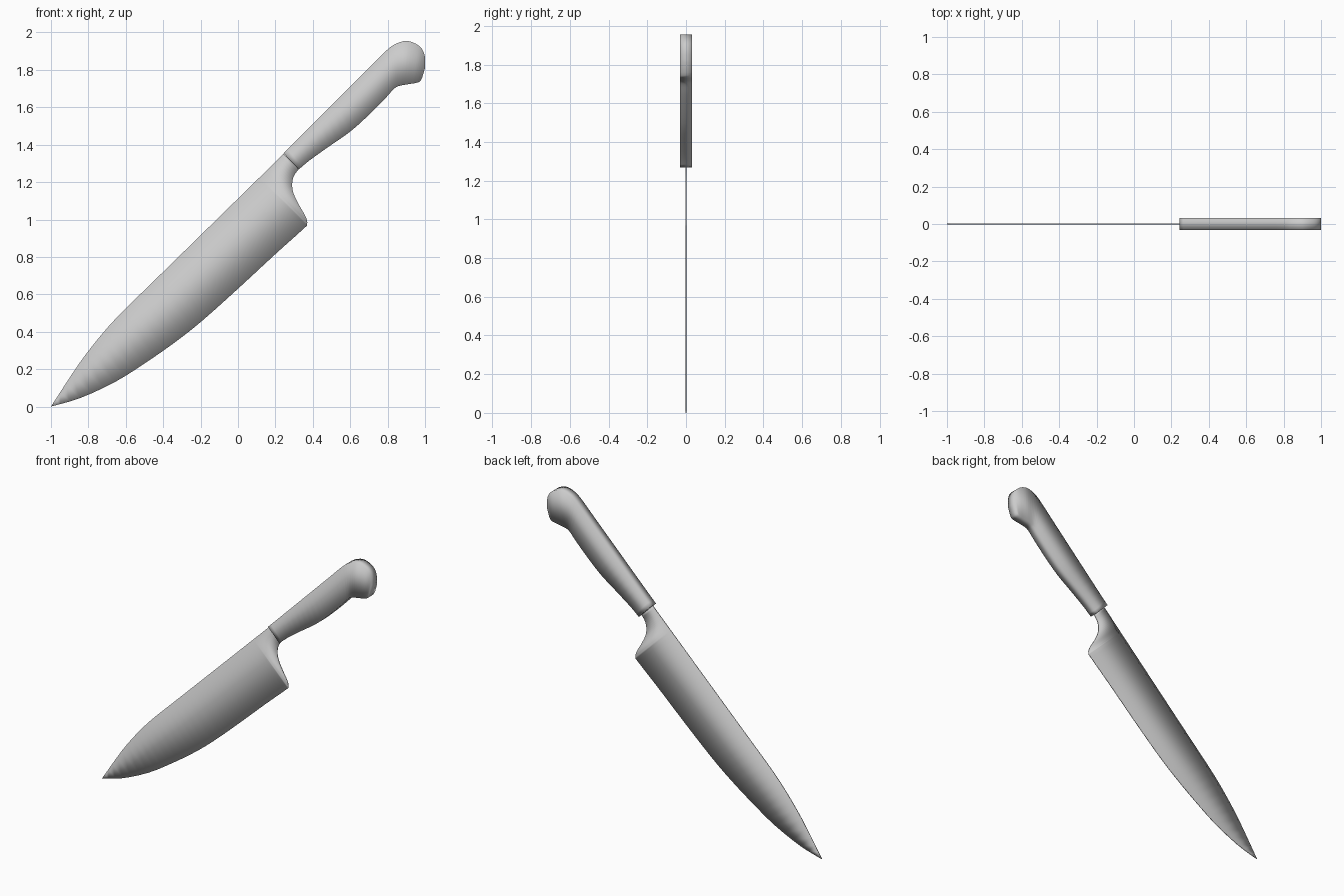
import bpy
import bmesh
from mathutils import Vector

cube = bpy.data.objects.get("Cube")
if cube:
    bpy.data.objects.remove(cube, do_unlink=True)

grey = bpy.data.materials.new("plain grey")
grey.use_nodes = True
colour = (0.6, 0.6, 0.6, 1)
grey.diffuse_color = colour
grey.node_tree.nodes["Principled BSDF"].inputs["Base Color"].default_value = colour


def smooth_path(points, steps=3):
    """Catmull-Rom curve through the given (x, z) points."""
    pts = [Vector(p) for p in points]
    pts = [2 * pts[0] - pts[1]] + pts + [2 * pts[-1] - pts[-2]]
    path = []
    for a, b, c, d in zip(pts, pts[1:], pts[2:], pts[3:]):
        for i in range(steps):
            t = i / steps
            path.append(b + 0.5 * t * ((c - a) + t * (2 * a - 5 * b + 4 * c - d
                                                      + t * (3 * (b - c) + d - a))))
    return path + [pts[-2]]


def point_along(path, s):
    """Point of the path at distance s along the knife's diagonal axis."""
    for a, b in zip(path, path[1:]):
        if s <= b.x + b.y:
            return a.lerp(b, max(0, (s - a.x - a.y) / (b.x + b.y - a.x - a.y)))
    return path[-1]


def slab(name, upper, lower, half):
    """Flat slab of quads spanning two matching outlines, rounded by shading."""
    bm = bmesh.new()
    rings = []
    for u, l in zip(upper, lower):
        rings.append([bm.verts.new((p.x, y, p.y))
                      for p, y in ((u, -half), (u, half), (l, half), (l, -half))])
    for r, q in zip(rings, rings[1:]):
        for i in range(4):
            j = (i + 1) % 4
            bm.faces.new((r[i], r[j], q[j], q[i]))
    bm.faces.new(rings[0])
    bm.faces.new(rings[-1][::-1])
    # The tip of the blade closes to a line
    bmesh.ops.remove_doubles(bm, verts=bm.verts, dist=0.0005)
    bmesh.ops.recalc_face_normals(bm, faces=bm.faces)
    mesh = bpy.data.meshes.new(name)
    bm.to_mesh(mesh)
    bm.free()
    mesh.materials.append(grey)
    mesh.shade_smooth()
    obj = bpy.data.objects.new(name, mesh)
    bpy.context.collection.objects.link(obj)
    return obj


# Blade: curved cutting edge, heel and neck, paired with the spine
edge = smooth_path([(-1, 0), (-.845, .045), (-.66, .13), (-.5, .23), (-.335, .345),
                    (-.19, .46), (0, .63), (.2, .815), (.35, .95), (.37, .975),
                    (.362, 1.015), (.325, 1.08), (.295, 1.145), (.29, 1.195),
                    (.3, 1.235), (.325, 1.27)])
spine = smooth_path([(-1, 0), (-.87, .2), (-.79, .31), (-.695, .425), (-.6, .525),
                     (-.4, .72), (.246, 1.353)])
slab("blade", [point_along(spine, p.x + p.y) for p in edge], edge, 0.003)

# Handle: straight back, swelling grip and rounded pommel
back = smooth_path([(.243, 1.354), (.31, 1.42), (.41, 1.52), (.51, 1.62), (.61, 1.72),
                    (.7, 1.81), (.795, 1.905), (.845, 1.94), (.9, 1.955),
                    (.95, 1.94), (.985, 1.91), (1, 1.865), (1, 1.81)])
grip = smooth_path([(.325, 1.268), (.385, 1.318), (.49, 1.393), (.6, 1.47), (.695, 1.555),
                    (.785, 1.645), (.83, 1.695), (.855, 1.712), (.89, 1.72),
                    (.925, 1.726), (.95, 1.73), (.972, 1.738), (.985, 1.76)])
slab("handle", back, grip, 0.032)
